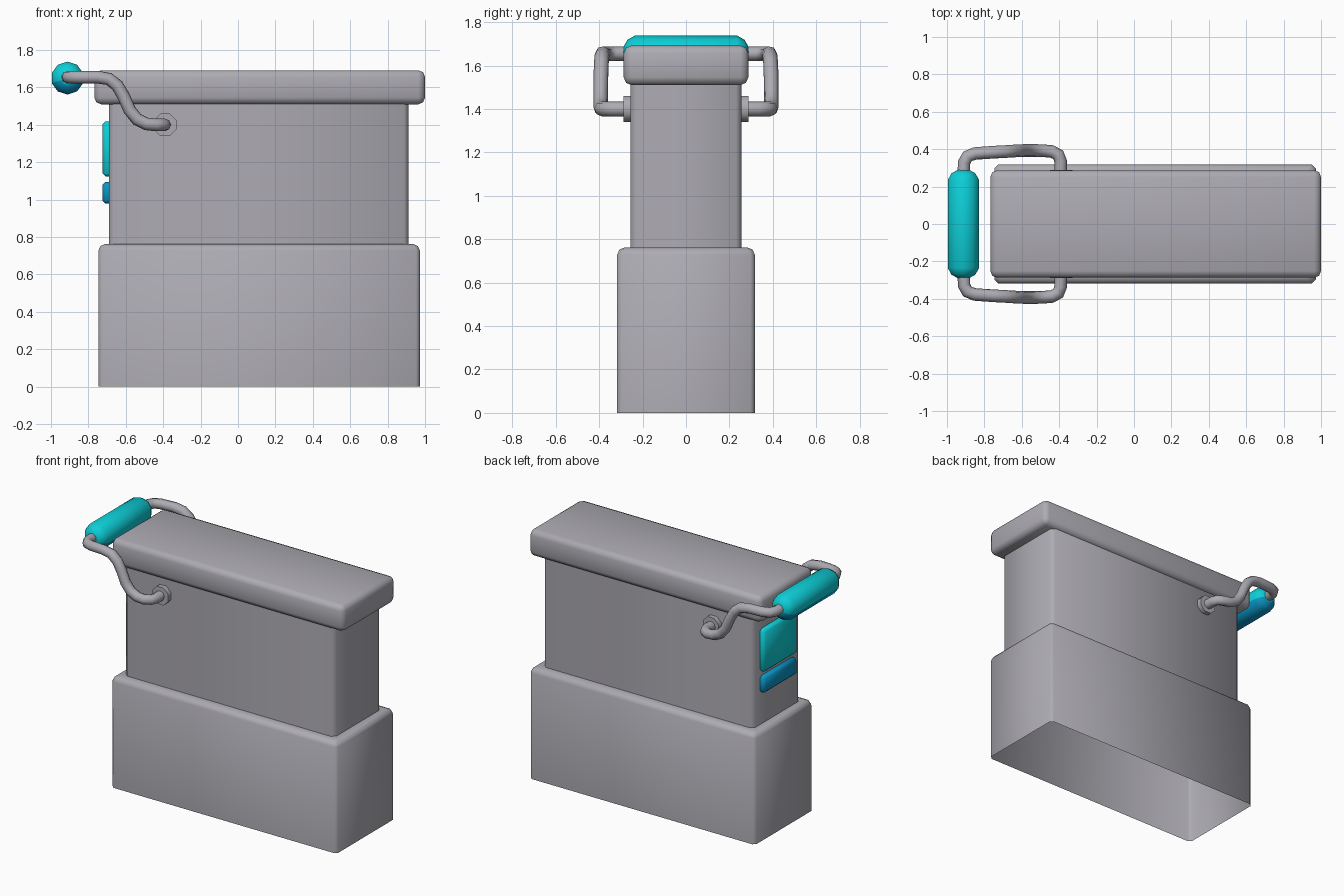
import bpy, bmesh, math
from mathutils import Vector

if "Cube" in bpy.data.objects:
    bpy.data.objects.remove(bpy.data.objects["Cube"])


def material(name, rgb):
    m = bpy.data.materials.new(name)
    m.diffuse_color = (*rgb, 1)
    m.use_nodes = True
    m.node_tree.nodes["Principled BSDF"].inputs["Base Color"].default_value = m.diffuse_color
    return m


GREY = material("warm grey", (0.42, 0.41, 0.45))
CYAN = material("cyan", (0.004, 0.62, 0.68))
BLUE = material("deep blue", (0.003, 0.30, 0.56))


def smooth(obj, angle):
    bpy.ops.object.select_all(action='DESELECT')
    obj.select_set(True)
    bpy.context.view_layer.objects.active = obj
    bpy.ops.object.shade_smooth_by_angle(angle=math.radians(angle))


def finish(name, bm, mats, angle=50):
    bmesh.ops.recalc_face_normals(bm, faces=bm.faces)
    me = bpy.data.meshes.new(name)
    bm.to_mesh(me)
    bm.free()
    for m in mats:
        me.materials.append(m)
    obj = bpy.data.objects.new(name, me)
    bpy.context.collection.objects.link(obj)
    smooth(obj, angle)
    return obj


def loft(bm, rings, cap_start=False, cap_end=False):
    loops = [[bm.verts.new(p) for p in r] for r in rings]
    for a, b in zip(loops, loops[1:]):
        n = len(a)
        for i in range(n):
            bm.faces.new((a[i], a[(i + 1) % n], b[(i + 1) % n], b[i]))
    if cap_start:
        bm.faces.new(loops[0][::-1])
    if cap_end:
        bm.faces.new(loops[-1])


def rect(cx, hx, hy, c, z):
    """Rectangle ring with chamfered corners."""
    pts = [(hx, hy - c), (hx - c, hy), (c - hx, hy), (-hx, hy - c),
           (-hx, c - hy), (c - hx, -hy), (hx - c, -hy), (hx, c - hy)]
    return [(cx + x, y, z) for x, y in pts]


def box(name, lo, hi, bevel, mat, segments=1):
    bm = bmesh.new()
    bmesh.ops.create_cube(bm, size=1)
    lo, hi = Vector(lo), Vector(hi)
    for v in bm.verts:
        v.co = [(lo[i] + hi[i]) / 2 + v.co[i] * (hi[i] - lo[i]) for i in range(3)]
    bmesh.ops.bevel(bm, geom=bm.edges[:], offset=bevel, segments=segments,
                    profile=0.5, affect='EDGES')
    return finish(name, bm, [mat])


def lathe_y(name, cx, cz, profile, sides, mats, turn):
    """Revolve (y, radius) pairs about a line along y."""
    bm = bmesh.new()
    rings = []
    for y, r in profile:
        rings.append([(cx + r * math.cos(turn + 2 * math.pi * i / sides), y,
                       cz + r * math.sin(turn + 2 * math.pi * i / sides))
                      for i in range(sides)])
    loft(bm, rings, True, True)
    bmesh.ops.recalc_face_normals(bm, faces=bm.faces)
    if len(mats) > 1:  # underside takes the second colour
        for f in bm.faces:
            f.material_index = int(f.normal.z < -0.2)
    return finish(name, bm, mats)


# Stepped housing, open at the bottom: wide base, then narrower body
bm = bmesh.new()
loft(bm, [rect(0.113, 0.859, 0.317, 0.02, 0),
          rect(0.113, 0.859, 0.317, 0.02, 0.728),
          rect(0.113, 0.849, 0.307, 0.02, 0.752),
          rect(0.113, 0.825, 0.283, 0.02, 0.762),
          rect(0.111, 0.801, 0.256, 0.025, 0.762),
          rect(0.111, 0.801, 0.256, 0.025, 1.52)])
finish("housing", bm, [GREY])

# Lid
box("lid", (-0.768, -0.287, 1.51), (1.0, 0.287, 1.692), 0.036, GREY, 2)

# Display plates on the handle end
box("upper_panel", (-0.724, -0.18, 1.125), (-0.67, 0.18, 1.418), 0.015, CYAN)
box("lower_panel", (-0.724, -0.18, 0.98), (-0.67, 0.18, 1.095), 0.015, BLUE)

# Handle grip
half = [(0.235, 0.088), (0.27, 0.068), (0.288, 0.036)]
profile = [(-y, r) for y, r in reversed(half)] + half
lathe_y("handle_grip", -0.912, 1.65, profile, 10, [CYAN, BLUE], math.pi / 2)

# Handle arms and pivots, one per side
path = [(-0.392, 0.27, 1.40), (-0.392, 0.335, 1.40), (-0.405, 0.37, 1.40),
        (-0.44, 0.388, 1.40), (-0.49, 0.392, 1.405), (-0.54, 0.393, 1.43),
        (-0.58, 0.393, 1.48), (-0.61, 0.392, 1.55), (-0.645, 0.39, 1.61),
        (-0.69, 0.387, 1.645), (-0.75, 0.384, 1.655), (-0.85, 0.377, 1.655),
        (-0.89, 0.362, 1.655), (-0.908, 0.33, 1.655), (-0.911, 0.26, 1.655)]
for side, s in (("left", -1), ("right", 1)):
    cu = bpy.data.curves.new(side + "_handle_arm", 'CURVE')
    cu.dimensions = '3D'
    cu.bevel_depth = 0.034
    cu.bevel_resolution = 2
    cu.use_fill_caps = True
    sp = cu.splines.new('POLY')
    sp.points.add(len(path) - 1)
    for p, (x, y, z) in zip(sp.points, path):
        p.co = (x, s * y, z, 1)
    cu.materials.append(GREY)
    arm = bpy.data.objects.new(side + "_handle_arm", cu)
    bpy.context.collection.objects.link(arm)
    bpy.ops.object.select_all(action='DESELECT')
    arm.select_set(True)
    bpy.context.view_layer.objects.active = arm
    bpy.ops.object.convert(target='MESH')
    smooth(bpy.context.view_layer.objects.active, 60)
    lathe_y(side + "_handle_pivot", -0.39, 1.40,
            [(s * 0.24, 0.065), (s * 0.288, 0.065)], 8, [GREY], math.pi / 8)
